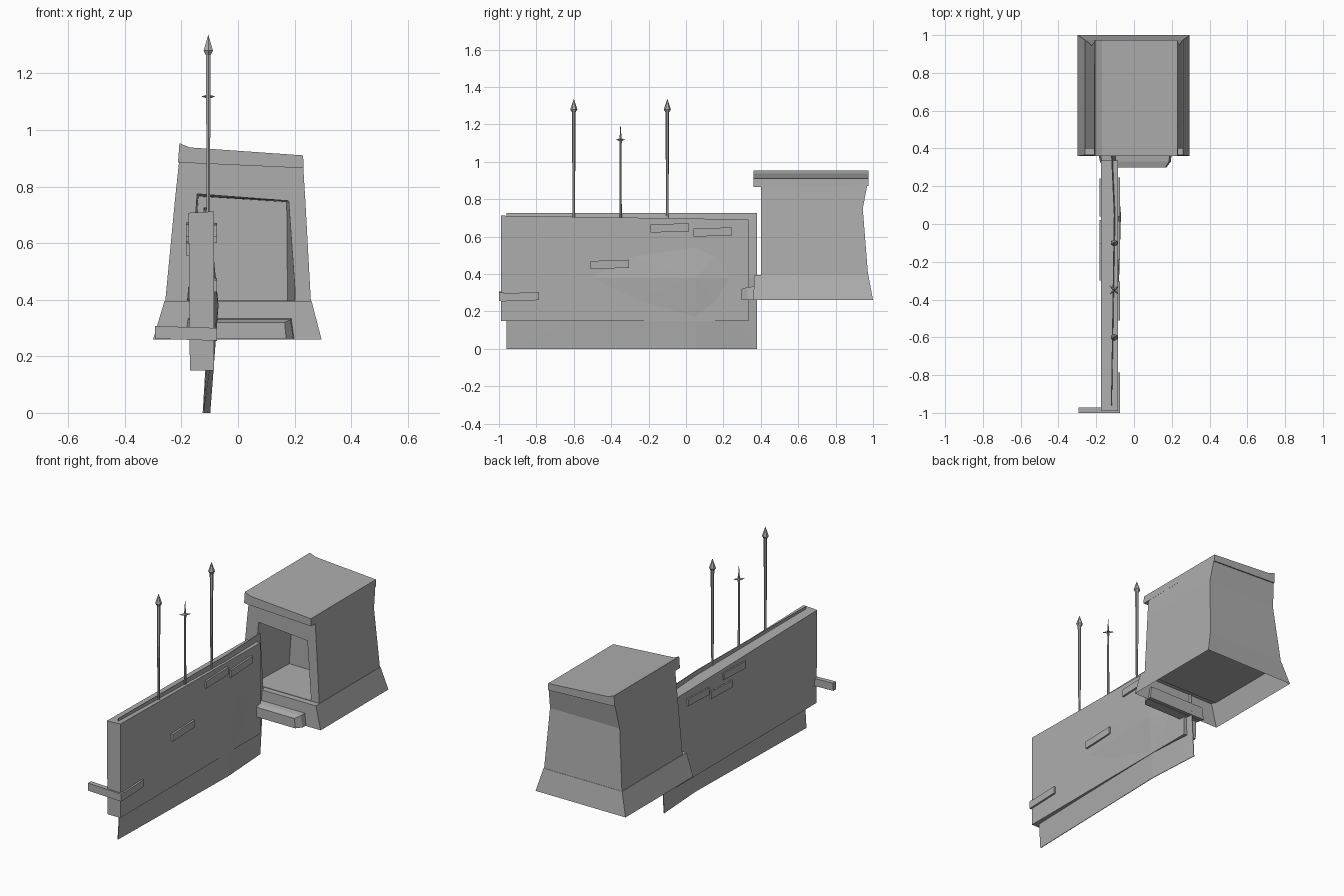
import bpy, bmesh
from math import radians
from mathutils import Matrix, Vector

cube = bpy.data.objects.get("Cube")
if cube:
    bpy.data.objects.remove(cube, do_unlink=True)

grey = bpy.data.materials.new("stone_grey")
grey.use_nodes = True
colour = (0.42, 0.42, 0.42, 1)
grey.diffuse_color = colour
grey.node_tree.nodes["Principled BSDF"].inputs["Base Color"].default_value = colour


def finish(name, bm, recalc=True):
    if recalc:
        bmesh.ops.recalc_face_normals(bm, faces=bm.faces)
    mesh = bpy.data.meshes.new(name)
    bm.to_mesh(mesh)
    bm.free()
    mesh.materials.append(grey)
    obj = bpy.data.objects.new(name, mesh)
    bpy.context.collection.objects.link(obj)
    return obj


def loft(name, rings, cap_start=True, cap_end=True):
    """Skin a stack of point rings."""
    bm = bmesh.new()
    loops = [[bm.verts.new(p) for p in ring] for ring in rings]
    for low, high in zip(loops, loops[1:]):
        n = len(low)
        for i in range(n):
            j = (i + 1) % n
            bm.faces.new((low[i], low[j], high[j], high[i]))
    if cap_start:
        bm.faces.new(loops[0][::-1])
    if cap_end:
        bm.faces.new(loops[-1])
    return finish(name, bm)


def ring(z, x0, x1, y0, y1, tilt=0.0):
    """Rectangle at height z, lowered by tilt towards +x."""
    return [(x0, y0, z), (x1, y0, z - tilt), (x1, y1, z - tilt), (x0, y1, z)]


def box(name, x0, x1, y0, y1, z0, z1, lean=0.0):
    """Box whose +y end is raised by lean."""
    bm = bmesh.new()
    bmesh.ops.create_cube(bm, size=1)
    for v in bm.verts:
        v.co = Vector(((x0 + x1) / 2 + v.co.x * (x1 - x0),
                       (y0 + y1) / 2 + v.co.y * (y1 - y0),
                       (z0 + z1) / 2 + v.co.z * (z1 - z0) + lean * v.co.y))
    return finish(name, bm)


# Gatehouse skirt, hollow underneath
loft("house_skirt", [ring(0.26, -0.30, 0.295, 0.36, 1.0),
                     ring(0.395, -0.26, 0.26, 0.365, 0.975)], cap_start=False)

# Gatehouse body with a doorway recess
body = loft("house_body", [ring(0.385, -0.258, 0.258, 0.40, 0.974),
                           ring(0.75, -0.223, 0.238, 0.40, 0.945),
                           ring(0.90, -0.207, 0.23, 0.40, 0.97, 0.02)])
cutter = loft("doorway_cutter", [
    [(-0.18, 0.36, 0.398), (0.205, 0.36, 0.398), (0.18, 0.36, 0.75), (-0.145, 0.36, 0.775)],
    [(-0.165, 0.72, 0.398), (0.175, 0.72, 0.398), (0.172, 0.72, 0.745), (-0.14, 0.72, 0.765)]])
cutter.hide_render = True
mod = body.modifiers.new("doorway", 'BOOLEAN')
mod.object = cutter
mod.operation = 'DIFFERENCE'
mod.solver = 'EXACT'
bpy.context.view_layer.objects.active = body
bpy.ops.object.modifier_apply(modifier=mod.name)
bpy.data.objects.remove(cutter, do_unlink=True)

# Roof slab with a front lip and a raised left edge
loft("house_roof", [
    [(x, y, z) for x, z in profile] for y, profile in (
        (0.36, ((-0.212, 0.885), (0.232, 0.865), (0.23, 0.91), (-0.17, 0.938), (-0.207, 0.953))),
        (0.40, ((-0.212, 0.885), (0.232, 0.865), (0.23, 0.91), (-0.17, 0.938), (-0.207, 0.953))),
        (0.975, ((-0.21, 0.89), (0.23, 0.87), (0.23, 0.91), (-0.17, 0.938), (-0.207, 0.953))))])

# Doorstep, narrowing towards the front
loft("doorstep", [
    [(-0.19, 0.38, 0.262), (0.20, 0.38, 0.262), (0.19, 0.38, 0.335), (-0.18, 0.38, 0.335)],
    [(-0.18, 0.33, 0.262), (0.195, 0.33, 0.262), (0.185, 0.33, 0.33), (-0.17, 0.33, 0.33)],
    [(-0.16, 0.298, 0.262), (0.17, 0.298, 0.262), (0.165, 0.298, 0.32), (-0.155, 0.298, 0.32)]])

# Wall slab
loft("wall", [
    [(-0.17, y, 0.15), (-0.085, y, 0.15), (-0.085, y, top), (-0.175, y, top - 0.005)]
    for y, top in ((-0.99, 0.712), (0.335, 0.692))])

# Thin bulging core sheet showing below, above and at the middle of the wall
bm = bmesh.new()
columns = ((-0.96, (-0.123, -0.10, -0.12)),
           (0.05, (-0.10, -0.071, -0.105)),
           (0.38, (-0.12, -0.10, -0.12)))
grid = [[bm.verts.new((x, y, z)) for x, z in zip(xs, (0, 0.38, 0.725))] for y, xs in columns]
centre = grid[1][1]
rim = [grid[0][0], grid[1][0], grid[2][0], grid[2][1],
       grid[2][2], grid[1][2], grid[0][2], grid[0][1]]
for i, v in enumerate(rim):
    bm.faces.new((centre, v, rim[(i + 1) % len(rim)]))
sheet = finish("wall_core_sheet", bm)
solid = sheet.modifiers.new("thickness", 'SOLIDIFY')
solid.thickness = 0.004
solid.offset = 0

# Raised stones on both faces of the wall
left_stones = ((-0.51, 0.43), (-0.19, 0.625), (0.04, 0.603), (-0.99, 0.257))
right_stones = ((0.04, 0.60), (-0.18, 0.56), (-0.30, 0.627))
for i, (y, z) in enumerate(left_stones):
    box(f"left_stone_{i + 1}", -0.10, -0.074, y, y + 0.205, z, z + 0.043, 0.007)
for i, (y, z) in enumerate(right_stones):
    box(f"right_stone_{i + 1}", -0.16, -0.183, y, y + 0.2, z, z + 0.043, 0.007)

# Plank sticking out at the front end of the wall
loft("front_plank", [
    [(x, -1.0, z), (x, -0.972, z), (x, -0.972, z + 0.045), (x, -1.0, z + 0.045)]
    for x, z in ((-0.293, 0.262), (-0.074, 0.255))])


# Spears and the starred pole along the top
def add_cone(bm, y, z0, z1, r0, r1, sides=6):
    place = Matrix.Translation((-0.105, y, (z0 + z1) / 2))
    bmesh.ops.create_cone(bm, cap_ends=True, segments=sides, radius1=r0,
                          radius2=r1, depth=z1 - z0, matrix=place)


for i, y in enumerate((-0.6, -0.1)):
    bm = bmesh.new()
    add_cone(bm, y, 0.66, 1.28, 0.006, 0.010)
    add_cone(bm, y, 1.265, 1.28, 0.010, 0.019)
    add_cone(bm, y, 1.28, 1.337, 0.019, 0.0)
    finish(f"spear_{i + 1}", bm)

bm = bmesh.new()
add_cone(bm, -0.35, 0.66, 1.10, 0.007, 0.005)
add_cone(bm, -0.35, 1.10, 1.21, 0.007, 0.0)
for k in range(4):
    turn = (Matrix.Translation((-0.105, -0.35, 1.118))
            @ Matrix.Rotation(radians(45 + 90 * k), 4, 'Z')
            @ Matrix.Rotation(radians(90), 4, 'Y')
            @ Matrix.Translation((0, 0, 0.017)))
    bmesh.ops.create_cone(bm, cap_ends=True, segments=4, radius1=0.009,
                          radius2=0.0, depth=0.034, matrix=turn)
finish("star_pole", bm)
